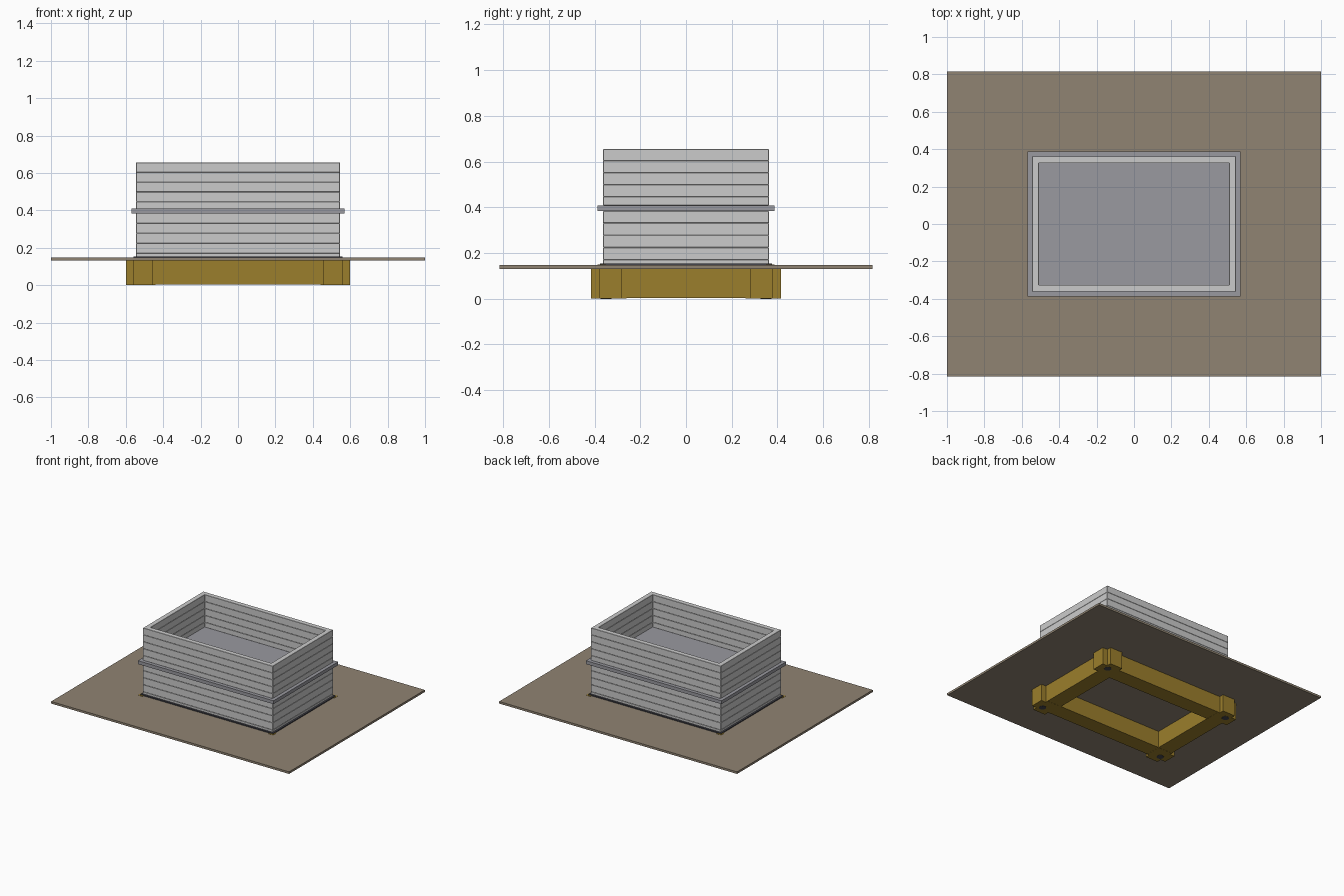
import bpy, bmesh

if "Cube" in bpy.data.objects:
    bpy.data.objects.remove(bpy.data.objects["Cube"])


def material(name, rgb):
    m = bpy.data.materials.new(name)
    m.diffuse_color = (*rgb, 1)
    m.use_nodes = True
    m.node_tree.nodes["Principled BSDF"].inputs["Base Color"].default_value = m.diffuse_color
    return m


GOLD = material("ochre_paint", (0.33, 0.21, 0.025))
TAN = material("tan_sheet", (0.28, 0.23, 0.17))
DARK = material("dark_seal", (0.06, 0.06, 0.075))
SLAB = material("slab_grey", (0.32, 0.32, 0.35))


def prism(name, outline, z0, z1, mat=None):
    """Extrude a closed 2D outline from z0 to z1."""
    bm = bmesh.new()
    face = bm.faces.new([bm.verts.new((x, y, z0)) for x, y in outline])
    ext = bmesh.ops.extrude_face_region(bm, geom=[face])
    for v in ext["geom"]:
        if isinstance(v, bmesh.types.BMVert):
            v.co.z = z1
    return finish(name, bm, mat)


def finish(name, bm, mat):
    bmesh.ops.recalc_face_normals(bm, faces=bm.faces)
    mesh = bpy.data.meshes.new(name)
    bm.to_mesh(mesh)
    bm.free()
    ob = bpy.data.objects.new(name, mesh)
    bpy.context.collection.objects.link(ob)
    if mat:
        mesh.materials.append(mat)
    return ob


def rect(x, y):
    return [(-x, -y), (x, -y), (x, y), (-x, y)]


def ring(name, outer, inner, z0, z1, mat=None):
    """Rectangular frame with an open middle."""
    bm = bmesh.new()
    loops = [[bm.verts.new((x, y, z)) for x, y in rect(*size)]
             for size, z in ((outer, z0), (outer, z1), (inner, z1), (inner, z0))]
    for k in range(4):
        a, b = loops[k], loops[(k + 1) % 4]
        for i in range(4):
            j = (i + 1) % 4
            bm.faces.new((a[i], a[j], b[j], b[i]))
    return finish(name, bm, mat)


# Base frame under the sheet
ring("base_frame", (0.56, 0.38), (0.44, 0.26), 0.003, 0.131, GOLD)

# Stepped corner brackets, their raised tabs and the bolts below
corner = [(0.44, 0.26), (0.56, 0.26), (0.56, 0.28), (0.6, 0.28), (0.6, 0.38),
          (0.56, 0.38), (0.56, 0.415), (0.455, 0.415), (0.455, 0.38), (0.44, 0.38)]
for sx, side in ((-1, "left"), (1, "right")):
    for sy, end in ((-1, "front"), (1, "back")):
        tag = f"{end}_{side}"
        prism(f"corner_bracket_{tag}", [(sx * x, sy * y) for x, y in corner], 0.002, 0.131, GOLD)
        tab = [(0.53, 0.35), (0.567, 0.35), (0.567, 0.388), (0.53, 0.388)]
        prism(f"corner_tab_{tag}", [(sx * x, sy * y) for x, y in tab], 0.14, 0.149, GOLD)
        bpy.ops.mesh.primitive_cylinder_add(vertices=16, radius=0.025, depth=0.02,
                                            location=(sx * 0.53, sy * 0.35, 0.01))
        bolt = bpy.context.object
        bolt.name = f"bolt_{tag}"
        bolt.data.materials.append(DARK)

# Wide sheet and dark seal
prism("ground_sheet", rect(1.0, 0.815), 0.131, 0.147, TAN)
prism("seal", rect(0.558, 0.376), 0.146, 0.154, DARK)

# Stacked wall courses, with fine grooves where they meet
lower = [0.152, 0.17, 0.224, 0.278, 0.331, 0.384]
upper = [0.408, 0.446, 0.498, 0.551, 0.603, 0.655]
for label, levels in (("lower", lower), ("upper", upper)):
    for i, (z0, z1) in enumerate(zip(levels, levels[1:])):
        course = ring(f"{label}_course_{i + 1}", (0.545, 0.362), (0.508, 0.325), z0, z1)
        bev = course.modifiers.new("edge", "BEVEL")
        bev.width = 0.0015
        bev.segments = 1

# Middle slab: projecting band outside, floor inside
prism("middle_slab", rect(0.57, 0.388), 0.383, 0.409, SLAB)
